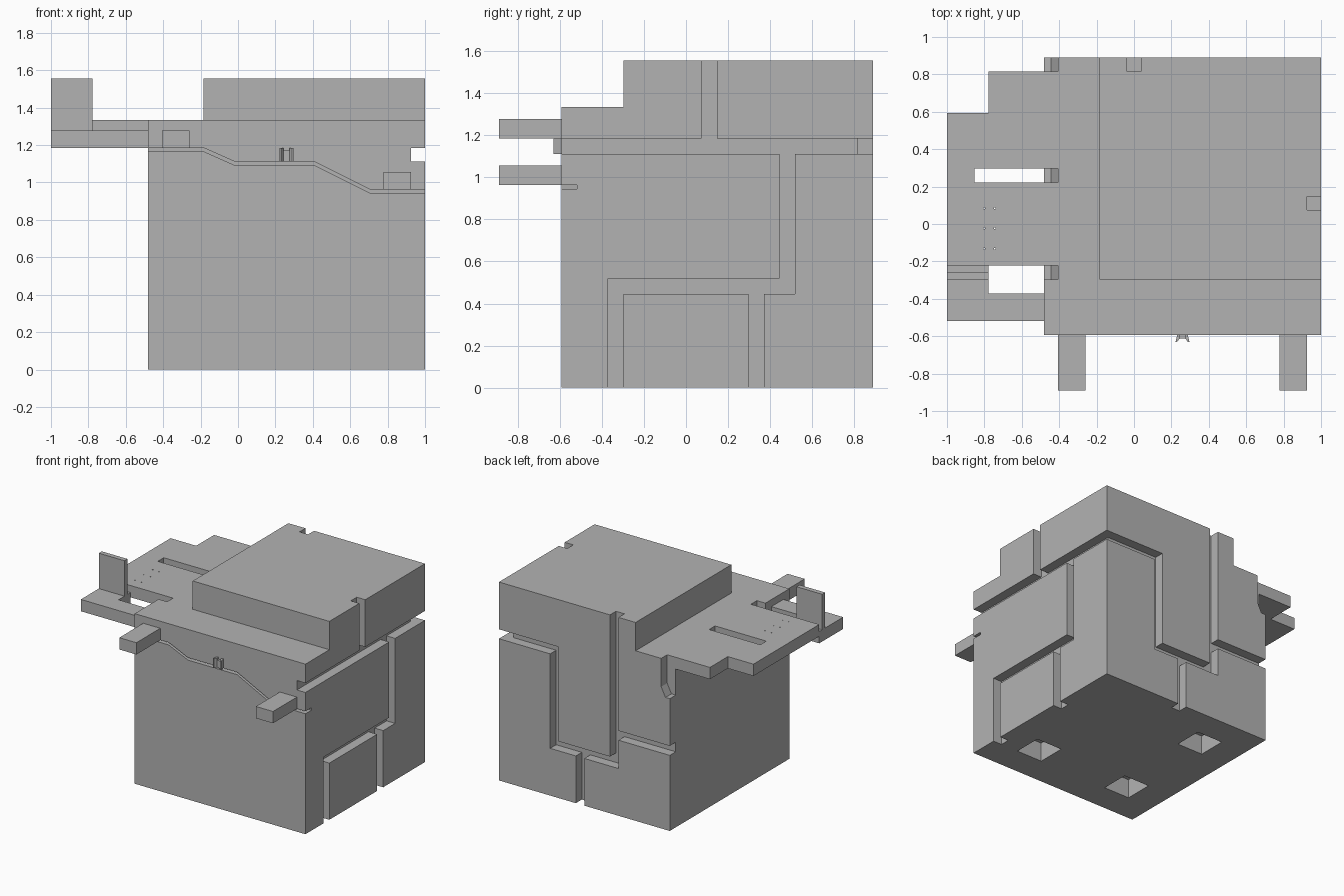
import bpy
import bmesh
from mathutils import Vector

cube = bpy.data.objects.get("Cube")
if cube:
    bpy.data.objects.remove(cube, do_unlink=True)

U = 2 / 27  # grid unit: the model is 27 x 24 x 21 units

grey = bpy.data.materials.new("plain_grey")
grey.use_nodes = True
grey.diffuse_color = (0.45, 0.45, 0.45, 1)
grey.node_tree.nodes["Principled BSDF"].inputs["Base Color"].default_value = grey.diffuse_color


def prism(name, outline, axis, lo, hi):
    """Extrude a 2D outline along an axis, all in grid units."""
    def place(a, b, c):
        p = {"x": (c, a, b), "y": (a, c, b), "z": (a, b, c)}[axis]
        return Vector((p[0] - 13.5, p[1] - 12, p[2])) * U

    bm = bmesh.new()
    face = bm.faces.new([bm.verts.new(place(a, b, lo)) for a, b in outline])
    new = bmesh.ops.extrude_face_region(bm, geom=[face])["geom"]
    verts = [v for v in new if isinstance(v, bmesh.types.BMVert)]
    bmesh.ops.translate(bm, verts=verts, vec=place(0, 0, hi) - place(0, 0, lo))
    bmesh.ops.recalc_face_normals(bm, faces=bm.faces)
    mesh = bpy.data.meshes.new(name)
    bm.to_mesh(mesh)
    bm.free()
    mesh.materials.append(grey)
    obj = bpy.data.objects.new(name, mesh)
    bpy.context.collection.objects.link(obj)
    return obj


def box(name, x, y, z):
    return prism(name, [(x[0], y[0]), (x[1], y[0]), (x[1], y[1]), (x[0], y[1])], "z", *z)


def cut(target, cutter):
    cutter.hide_render = True
    mod = target.modifiers.new("cut", "BOOLEAN")
    mod.operation = "DIFFERENCE"
    mod.solver = "EXACT"
    mod.object = cutter
    bpy.context.view_layer.objects.active = target
    bpy.ops.object.modifier_apply(modifier=mod.name)
    bpy.data.objects.remove(cutter, do_unlink=True)


# Stepped main block
body = box("main_block", (7, 27), (4, 24), (0, 21))
cut(body, box("step_cut", (6, 11), (3, 25), (18, 22)))
cut(body, box("step_cut", (6, 28), (3, 8), (18, 22)))

# Channels in the +x side: (y range, z range)
side_channels = [
    ((3, 25), (15, 16)), ((13, 14), (15.5, 22)), ((18, 19), (6, 15.5)),
    ((7, 19), (6, 7)), ((7, 8), (-1, 6.5)), ((16, 17), (-1, 6.5)),
]
for y, z in side_channels:
    cut(body, box("side_channel", (26, 28), y, z))

# Channels in the back: (x range, z range)
back_channels = [
    ((13, 14), (5, 22)), ((20, 21), (5, 16)), ((20, 28), (15, 16)),
    ((13, 21), (5, 6)), ((17, 18), (-1, 5.5)), ((6, 13.5), (8, 9)),
]
for x, z in back_channels:
    cut(body, box("back_channel", x, (23, 25), z))

# Square sockets underneath
for x, y in ((10, 7), (21, 7), (10, 18)):
    cut(body, box("socket", (x, x + 3), (y, y + 3), (-1, 2)))

# Sloped drop notches on the -x side
chute = [(6, 14), (7.5, 14), (8, 15), (8, 19), (6, 19)]
for lo, hi in ((8, 9), (15, 16), (23, 25)):
    cut(body, prism("chute", chute, "y", lo, hi))

# Narrow track slot stepping down across the front
track = [(6, 15.75), (11, 15.75), (13.25, 14.75), (19, 14.75), (23, 12.75), (28, 12.75)]
band = track + [(x, z + 0.26) for x, z in reversed(track)]
cut(body, prism("track_slot", band, "y", 3, 5))

# Overhanging platform with a slot and pin holes
deck = prism("side_platform",
             [(0, 9), (7, 9), (7, 23), (3, 23), (3, 20), (0, 20)], "z", 16.75, 18)
cut(deck, box("deck_slot", (2, 8), (15, 16), (16, 19)))
for x in (2.7, 3.45):
    for y in (10.2, 11.7, 13.15):
        cut(deck, box("pin_hole", (x - 0.05, x + 0.05), (y - 0.05, y + 0.05), (16, 19)))

# Lower front arm and its upright plate
prism("front_arm", [(0, 5), (7, 5), (7, 7), (3, 7), (3, 9), (0, 9)], "z", 16, 17.25)
box("upright_plate", (0, 3), (8, 8.5), (17.25, 21))

# Blocks projecting from the front
box("upper_front_block", (8, 10), (0, 4), (16, 17.25))
box("lower_front_block", (24, 26), (0, 4), (13, 14.25))

# Small clip on the front: two flared jaws and a bridge
for name, a, b in (("clip_jaw_right", 16.5, 1), ("clip_jaw_left", 17.5, -1)):
    prism(name, [(a, 3.5), (a + 0.12 * b, 3.5), (a + 0.3 * b, 3.75),
                 (a + 0.3 * b, 4), (a + 0.12 * b, 4)], "z", 15, 16)
box("clip_bridge", (16.75, 17.25), (3.75, 4), (15, 15.8))
